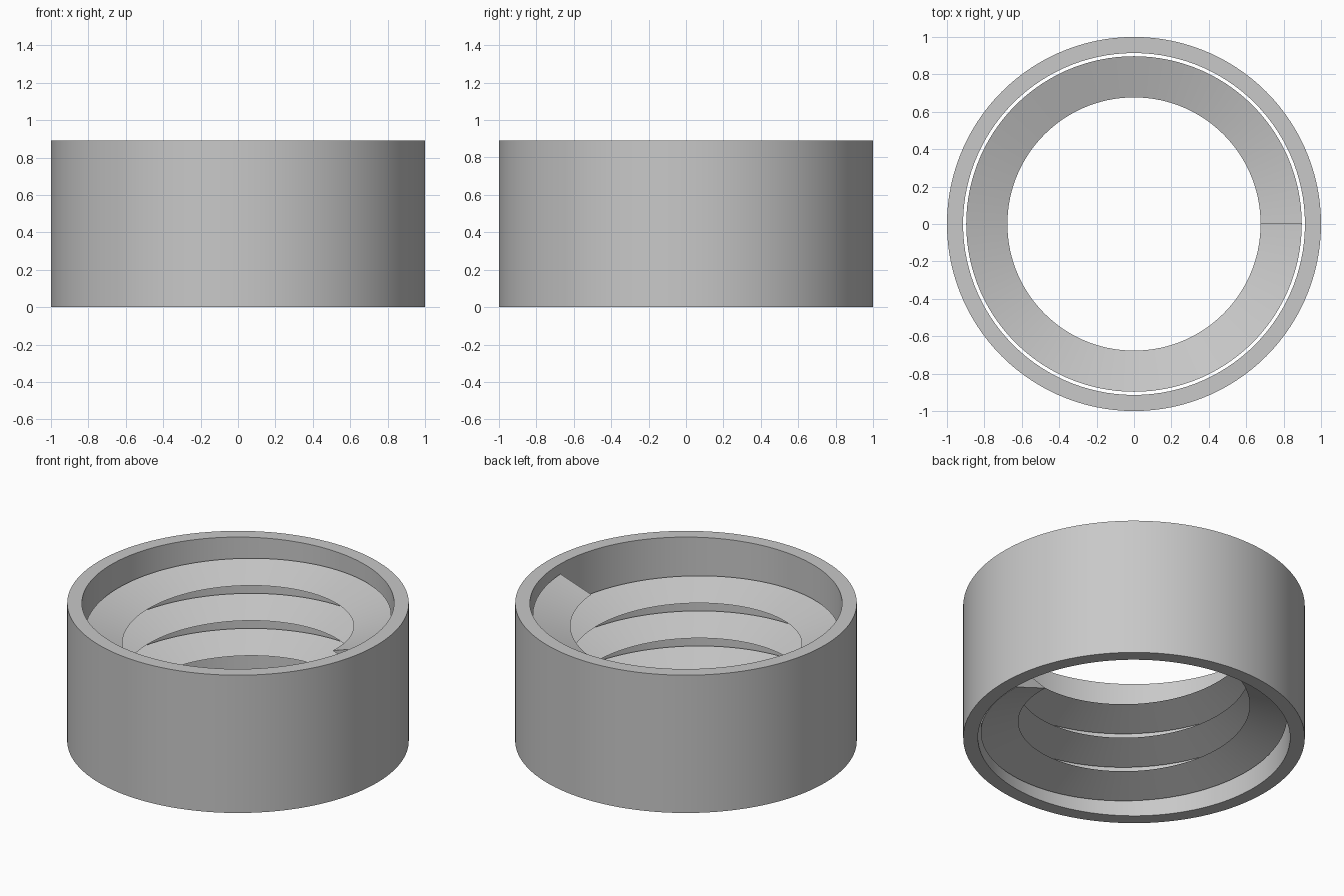
import bpy
import bmesh
from math import cos, sin, tau, radians

cube = bpy.data.objects.get("Cube")
if cube:
    bpy.data.objects.remove(cube, do_unlink=True)

SEGMENTS = 120      # facets per full turn
HEIGHT = 0.89
PITCH = 0.2265
TURNS = 3

grey = bpy.data.materials.new("plain grey")
grey.use_nodes = True
colour = (0.58, 0.58, 0.58, 1)
grey.diffuse_color = colour
grey.node_tree.nodes["Principled BSDF"].inputs["Base Color"].default_value = colour


def sweep(name, profile, steps, drop=0.0, closed=False):
    """Carry an (r, z) profile around z, sinking by drop on each turn."""
    bm = bmesh.new()
    rings = []
    for i in range(steps if closed else steps + 1):
        t = i / SEGMENTS
        a = tau * t
        rings.append([bm.verts.new((r * cos(a), r * sin(a), z - drop * t))
                      for r, z in profile])
    n = len(profile)
    pairs = list(zip(rings, rings[1:]))
    if closed:
        pairs.append((rings[-1], rings[0]))
    for near, far in pairs:
        for j in range(n):
            k = (j + 1) % n
            bm.faces.new((near[j], far[j], far[k], near[k]))
    if not closed:
        bm.faces.new(rings[0])
        bm.faces.new(rings[-1])
    bmesh.ops.recalc_face_normals(bm, faces=bm.faces)
    mesh = bpy.data.meshes.new(name)
    bm.to_mesh(mesh)
    bm.free()
    mesh.materials.append(grey)
    obj = bpy.data.objects.new(name, mesh)
    bpy.context.collection.objects.link(obj)
    bpy.ops.object.select_all(action="DESELECT")
    obj.select_set(True)
    bpy.context.view_layer.objects.active = obj
    bpy.ops.object.shade_smooth_by_angle(angle=radians(25))
    return obj


# Outer sleeve: plain open tube
sweep("outer_sleeve",
      [(1.0, 0), (1.0, HEIGHT), (0.914, HEIGHT), (0.914, 0)],
      SEGMENTS, closed=True)

# Inner thread: triangular ridge winding down inside the sleeve, just clear of it
sweep("inner_thread",
      [(0.897, 0.838), (0.677, 0.764), (0.897, 0.69)],
      SEGMENTS * TURNS, drop=PITCH)
